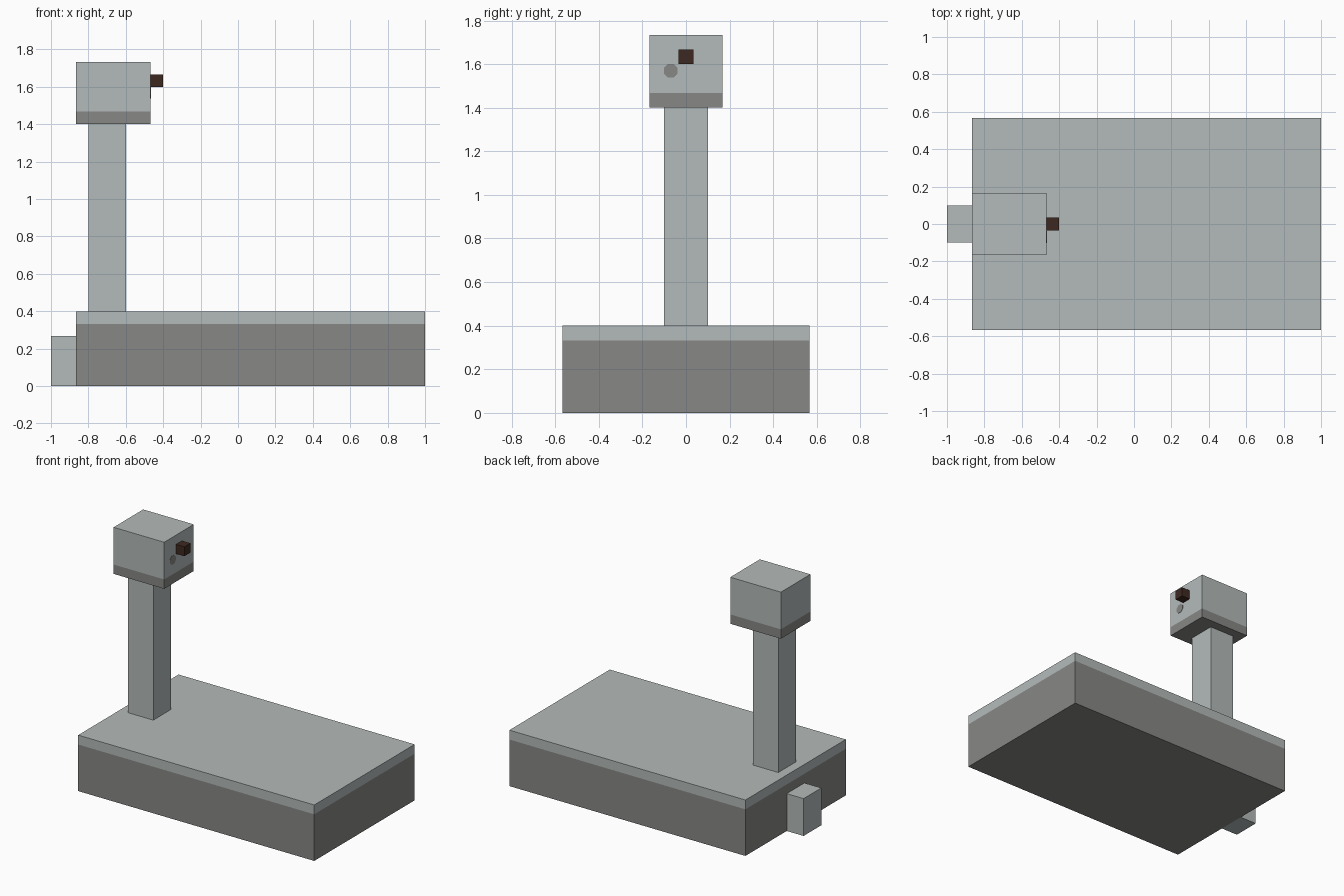
import bpy, bmesh
from math import pi
from mathutils import Matrix, Vector

if "Cube" in bpy.data.objects:
    bpy.data.objects.remove(bpy.data.objects["Cube"], do_unlink=True)


def material(name, rgb):
    mat = bpy.data.materials.new(name)
    mat.use_nodes = True
    mat.diffuse_color = (*rgb, 1)
    mat.node_tree.nodes["Principled BSDF"].inputs["Base Color"].default_value = (*rgb, 1)
    return mat


light = material("light_grey", (0.456, 0.497, 0.491))
dark = material("dark_grey", (0.242, 0.242, 0.238))
brown = material("dark_brown", (0.048, 0.022, 0.015))


def finish(name, bm, mats):
    mesh = bpy.data.meshes.new(name)
    bm.to_mesh(mesh)
    bm.free()
    for mat in mats:
        mesh.materials.append(mat)
    obj = bpy.data.objects.new(name, mesh)
    bpy.context.collection.objects.link(obj)
    return obj


def box(name, low, high, mats, band=None):
    """Box between two corners; faces below the band height take the second material."""
    low, high = Vector(low), Vector(high)
    bm = bmesh.new()
    bmesh.ops.create_cube(bm, size=1, matrix=Matrix.Translation((low + high) / 2)
                          @ Matrix.Diagonal((*(high - low), 1)))
    if band is not None:
        bmesh.ops.bisect_plane(bm, geom=bm.verts[:] + bm.edges[:] + bm.faces[:],
                               plane_co=(0, 0, band), plane_no=(0, 0, 1))
        for face in bm.faces:
            face.material_index = int(face.calc_center_median().z < band)
    return finish(name, bm, mats)


# Body with dark lower sides
box("body", (-0.867, -0.567, 0), (1, 0.567, 0.4), [light, dark], band=0.333)

# Tail, neck and head
box("tail", (-1, -0.1, 0), (-0.867, 0.1, 0.267), [light])
box("neck", (-0.8, -0.1, 0.4), (-0.6, 0.1, 1.4), [light])
box("head", (-0.867, -0.167, 1.4), (-0.467, 0.167, 1.733), [light, dark], band=0.467 + 1)

# Nose block and the round spot beside it
box("nose", (-0.467, -0.034, 1.6), (-0.4, 0.034, 1.667), [brown])
bm = bmesh.new()
bmesh.ops.create_cone(bm, cap_ends=True, segments=8, radius1=0.034, radius2=0.034, depth=0.004,
                      matrix=Matrix.Translation((-0.467, -0.07, 1.57))
                      @ Matrix.Rotation(pi / 2, 4, "Y") @ Matrix.Rotation(pi / 8, 4, "Z"))
finish("face_spot", bm, [dark])
